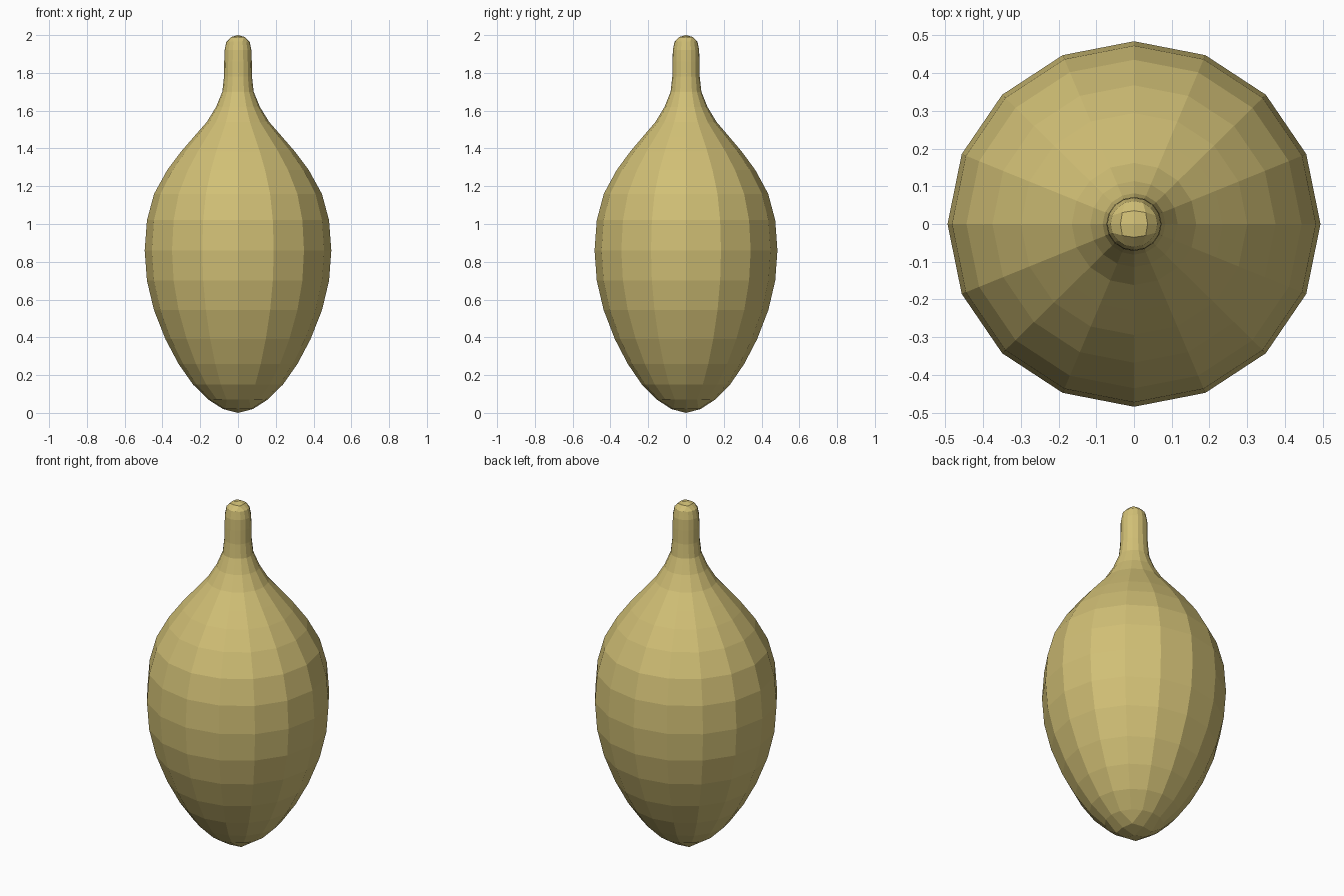
import bpy
import bmesh
from math import sin, cos, tau

if "Cube" in bpy.data.objects:
    bpy.data.objects.remove(bpy.data.objects["Cube"])

SIDES = 16
Y_SQUASH = 0.98

# Body outline as (radius, height), from the lower cap edge to the upper cap edge
PROFILE = [
    (0.157, 0.07), (0.238, 0.15), (0.315, 0.26), (0.384, 0.39),
    (0.445, 0.545), (0.482, 0.70), (0.494, 0.86), (0.482, 1.02),
    (0.444, 1.16), (0.375, 1.285), (0.30, 1.385), (0.235, 1.46),
    (0.165, 1.54), (0.116, 1.62), (0.083, 1.70), (0.074, 1.78),
    (0.073, 1.86), (0.071, 1.92), (0.062, 1.965),
]

bm = bmesh.new()


def ring(radius, z, count=SIDES, corner=1.0):
    """Circle of vertices; in 8-point rings the diagonal ones can be pushed out."""
    verts = []
    for i in range(count):
        a = tau * i / count
        r = radius * (corner if count == 8 and i % 2 else 1.0)
        verts.append(bm.verts.new((r * cos(a), r * sin(a) * Y_SQUASH, z)))
    return verts


def cap(outer, radius, z, tip_z):
    """Rounded end closed with a 4 x 4 patch of quads."""
    inner = ring(radius, z, 8, 1.22)
    tip = bm.verts.new((0, 0, tip_z))
    for k in range(4):
        o, i = 4 * k, 2 * k
        mid, diag, nxt = inner[i], inner[i + 1], inner[(i + 2) % 8]
        edge = [outer[(o + n) % SIDES] for n in range(5)]
        bm.faces.new((edge[0], edge[1], diag, mid))
        bm.faces.new((edge[1], edge[2], edge[3], diag))
        bm.faces.new((edge[3], edge[4], nxt, diag))
        bm.faces.new((mid, diag, nxt, tip))


# Bulb and stem
rings = [ring(r, z) for r, z in PROFILE]
for low, high in zip(rings, rings[1:]):
    for i in range(SIDES):
        j = (i + 1) % SIDES
        bm.faces.new((low[i], low[j], high[j], high[i]))

# Rounded ends
cap(rings[0], 0.078, 0.02, 0.0)
cap(rings[-1], 0.036, 1.99, 2.0)
bmesh.ops.recalc_face_normals(bm, faces=bm.faces)

mesh = bpy.data.meshes.new("gourd_body")
bm.to_mesh(mesh)
bm.free()
gourd = bpy.data.objects.new("gourd_body", mesh)
bpy.context.collection.objects.link(gourd)

# Colour
khaki = bpy.data.materials.new("khaki_yellow")
khaki.diffuse_color = (0.64, 0.525, 0.18, 1)
khaki.use_nodes = True
khaki.node_tree.nodes["Principled BSDF"].inputs["Base Color"].default_value = khaki.diffuse_color
mesh.materials.append(khaki)
